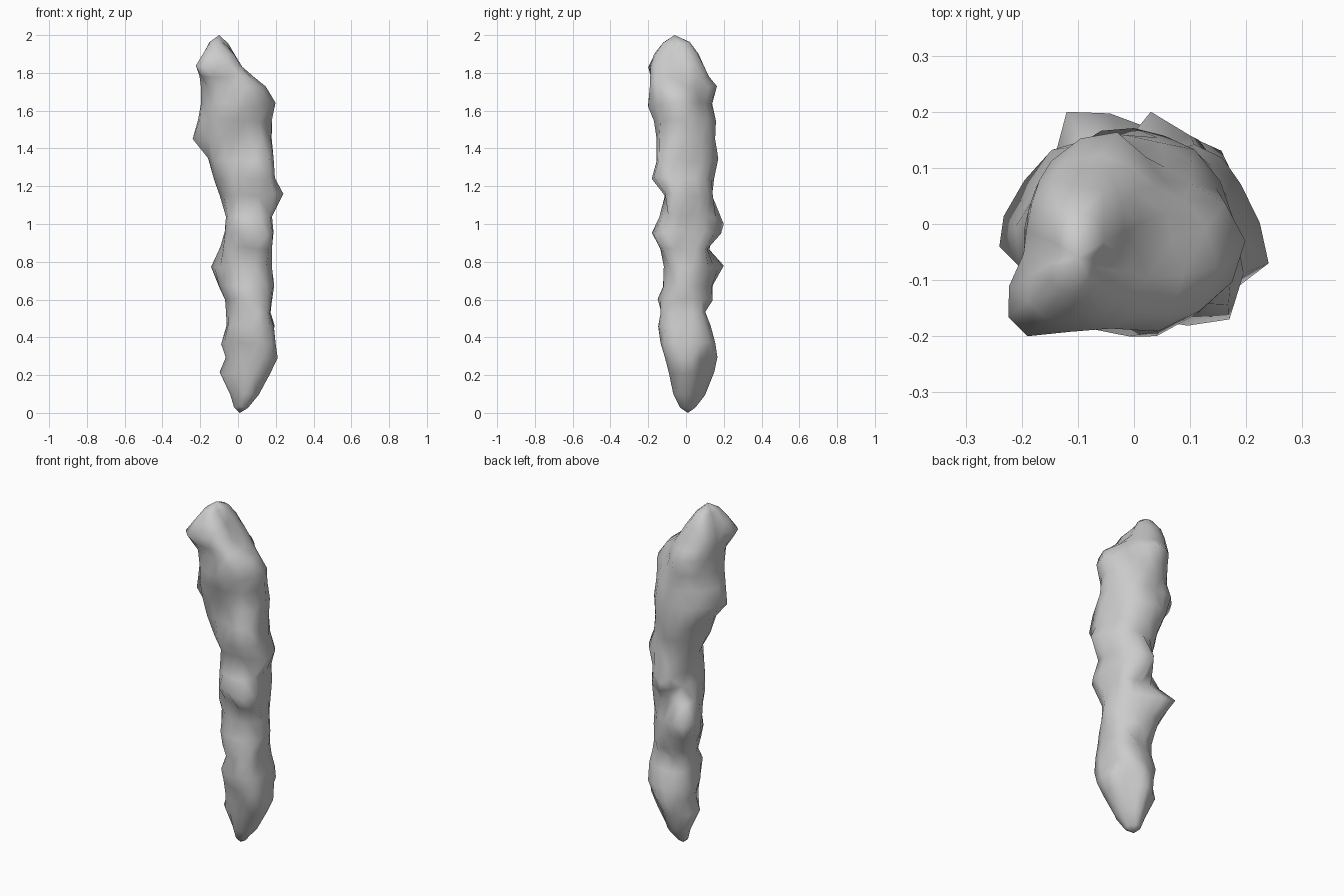
import bpy, bmesh, math
from mathutils import Vector, noise

cube = bpy.data.objects.get("Cube")
if cube:
    bpy.data.objects.remove(cube, do_unlink=True)

# Stone material
stone = bpy.data.materials.new("grey stone")
stone.use_nodes = True
grey = (0.6, 0.6, 0.6, 1)
stone.diffuse_color = grey
stone.node_tree.nodes["Principled BSDF"].inputs["Base Color"].default_value = grey

# Reach of the column from the axis in hundredths:
# height, then towards left, back, right, front
sides = [
    (3, 5, 5, 2, 3), (10, 11, 10, 4, 7), (21, 17, 15, 10, 8),
    (29, 20, 17, 6, 10), (37, 18, 15, 9, 11), (46, 19, 13, 6, 15),
    (53, 17, 9, 5, 13), (60, 18, 14, 6, 15), (67, 19, 14, 10, 12),
    (77, 17, 17, 12, 10), (87, 16, 11, 8, 11), (96, 18, 18, 7, 18),
    (104, 17, 18, 6, 14), (115, 20, 14, 9, 11), (124, 18, 15, 13, 17),
    (134, 16, 17, 16, 12), (145, 18, 15, 22, 14), (155, 18, 16, 21, 17),
    (164, 20, 13, 20, 19), (173, 13, 16, 19, 17), (178, 7, 12, 19, 18),
    (184, 0, 10, 20, 19), (190, -3, 7, 17, 17), (196, -6, 2, 14, 12),
]
# height, then towards back left, back right, front right, front left
corners = [
    (3, 5, 4, 1, 5), (8, 9, 6, 2, 9), (20, 13, 10, 7, 15),
    (28, 16, 11, 6, 19), (38, 21, 12, 8, 21), (46, 19, 10, 10, 20),
    (54, 17, 9, 7, 19), (65, 16, 13, 10, 18), (79, 16, 20, 8, 17),
    (92, 18, 9, 12, 22), (102, 17, 9, 10, 19), (113, 20, 11, 9, 17),
    (124, 17, 13, 13, 22), (134, 17, 17, 16, 22), (143, 17, 20, 19, 19),
    (158, 14, 16, 21, 17), (170, 10, 19, 20, 21), (183, 5, 16, 26, 13),
    (193, -1, 12, 20, 6), (196, -4, 9, 18, 0),
]
# Tips of the sharpest outcrops
outcrops = [
    (0.24, -0.07, 1.16), (-0.24, -0.04, 1.45), (-0.22, -0.11, 1.84),
    (-0.19, -0.2, 1.83), (0.04, -0.2, 1.62), (0.17, -0.17, 1.25),
    (-0.12, 0.2, 0.78), (0.03, 0.2, 1), (0.15, -0.17, 0.94),
]
SIDES = 16
SPREAD = 0.11


def corners_at(z):
    """Corner reaches blended to the given height."""
    for low, high in zip(corners, corners[1:]):
        if z <= high[0]:
            t = (z - low[0]) / (high[0] - low[0])
            return [a + (b - a) * t for a, b in zip(low[1:], high[1:])]


def ring_points(row):
    """Closed ring through the eight reaches, with rounded points between."""
    z, left, back, right, front = row
    mid = Vector(((left - right) / 2, (back - front) / 2))
    reaches = [r for pair in zip(row[1:], corners_at(z)) for r in pair]
    radii = []
    for i, reach in enumerate(reaches):
        angle = math.tau * i / 8
        out = Vector((math.cos(angle), math.sin(angle)))
        radii.append(max(2, reach - out.dot(mid)))
    points = []
    for i in range(SIDES):
        k = i // 2
        radius = radii[k]
        if i % 2:
            near = radii[k] + radii[(k + 1) % 8]
            far = radii[k - 1] + radii[(k + 2) % 8]
            radius = (9 * near - far) / 16
        angle = math.tau * i / SIDES
        c, s = math.cos(angle), math.sin(angle)
        # Small lumps break up the regular rings
        radius *= 1 + 0.08 * noise.noise(Vector((c * 2, s * 2, z / 12)))
        lift = 1.5 * noise.noise(Vector((c * 2 + 9, s * 2, z / 16)))
        points.append(Vector((mid.x + c * radius, mid.y + s * radius, z + lift)) / 100)
    return points


def bridge(bm, lower, upper):
    for i in range(SIDES):
        j = (i + 1) % SIDES
        bm.faces.new((lower[i], lower[j], upper[j], upper[i]))


def cap(bm, ring, tip, top):
    for i in range(SIDES):
        a, b = ring[i], ring[(i + 1) % SIDES]
        bm.faces.new((a, b, tip) if top else (b, a, tip))


def pull_outcrop(bm, tip):
    """Draw the nearest corner of the rock out to a tip, easing its surroundings."""
    tip = Vector(tip)
    start = min(bm.verts, key=lambda v: (v.co - tip).length).co.copy()
    for v in bm.verts:
        v.co += (tip - start) * max(0, 1 - (v.co - start).length / SPREAD)


# Rock column: lofted rings closed by a pointed foot and a ridged peak
bm = bmesh.new()
rings = [[bm.verts.new(p) for p in ring_points(row)] for row in sides]
for lower, upper in zip(rings, rings[1:]):
    bridge(bm, lower, upper)
cap(bm, rings[0], bm.verts.new((0.01, 0.01, 0)), False)
cap(bm, rings[-1], bm.verts.new((-0.1, -0.06, 2)), True)
for tip in outcrops:
    pull_outcrop(bm, tip)
bmesh.ops.triangulate(bm, faces=bm.faces[:])
bmesh.ops.recalc_face_normals(bm, faces=bm.faces[:])

mesh = bpy.data.meshes.new("rock_column")
bm.to_mesh(mesh)
bm.free()
mesh.materials.append(stone)
column = bpy.data.objects.new("rock_column", mesh)
bpy.context.collection.objects.link(column)

# Smooth shading with only the sharpest creases kept
bpy.ops.object.select_all(action="DESELECT")
column.select_set(True)
bpy.context.view_layer.objects.active = column
bpy.ops.object.shade_smooth_by_angle(angle=math.radians(75))
